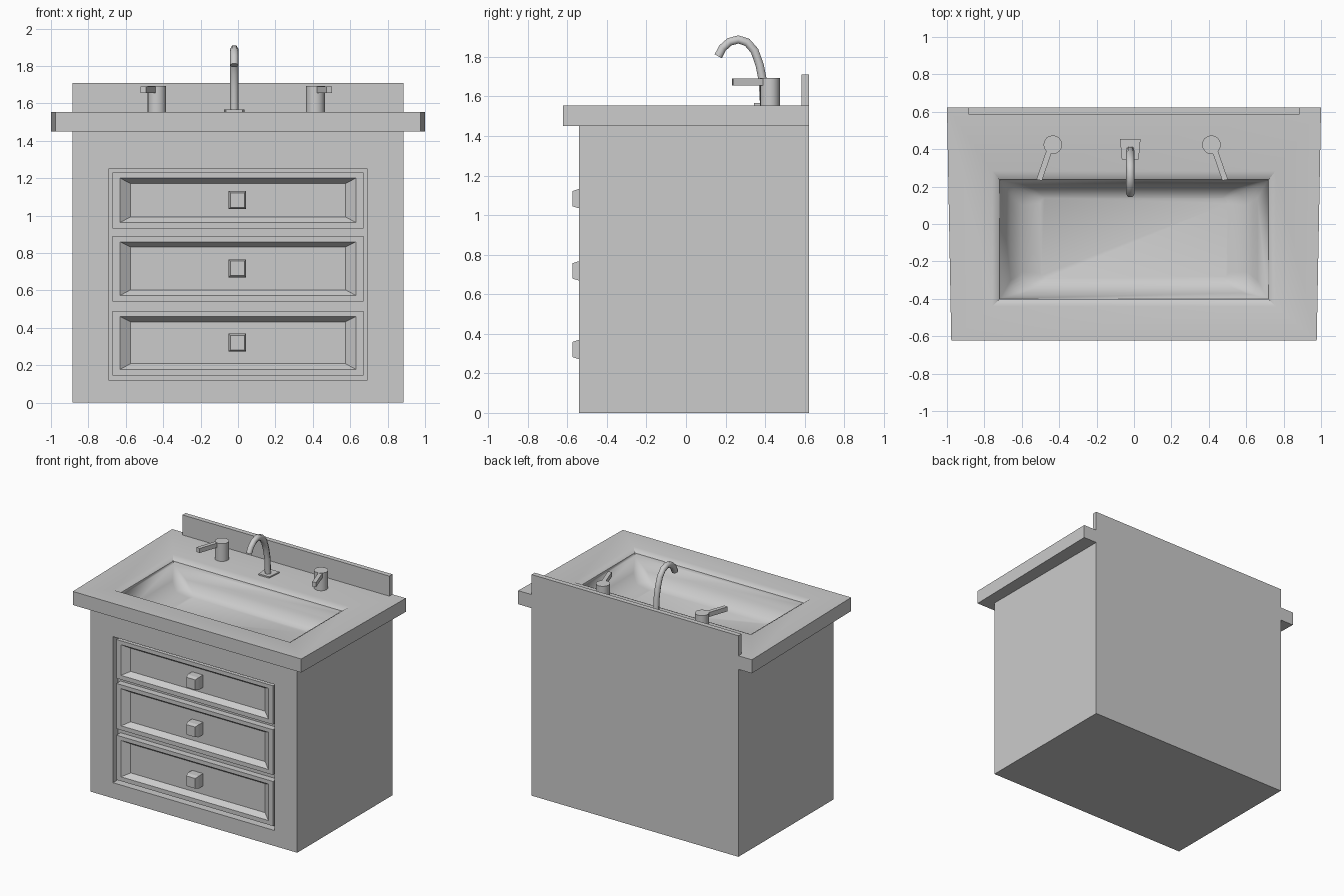
import bpy, bmesh, math

if "Cube" in bpy.data.objects:
    bpy.data.objects.remove(bpy.data.objects["Cube"])

BACK = 0.623


def loft(name, rings, cap_start=True, cap_end=True, skip=None):
    """Bridge equal-length rings of points into one mesh, optionally capped."""
    bm = bmesh.new()
    vs = [[bm.verts.new(p) for p in ring] for ring in rings]
    n = len(vs[0])
    for a, b in zip(vs, vs[1:]):
        for i in range(n):
            j = (i + 1) % n
            bm.faces.new((a[i], a[j], b[j], b[i]))
    if cap_start:
        bm.faces.new(vs[0][::-1])
    if cap_end:
        bm.faces.new(vs[-1])
    bmesh.ops.remove_doubles(bm, verts=bm.verts[:], dist=1e-5)
    if skip:
        bm.normal_update()
        bmesh.ops.delete(bm, geom=[f for f in bm.faces if skip(f)], context='FACES')
    me = bpy.data.meshes.new(name)
    bm.to_mesh(me)
    bm.free()
    ob = bpy.data.objects.new(name, me)
    bpy.context.collection.objects.link(ob)
    return ob


def smooth(ob, deg=35):
    bpy.ops.object.select_all(action='DESELECT')
    ob.select_set(True)
    bpy.context.view_layer.objects.active = ob
    bpy.ops.object.shade_smooth_by_angle(angle=math.radians(deg))


def front_rect(x, z0, z1, y, cx=0.0):
    """Upright rectangle facing the front."""
    return [(cx - x, y, z0), (cx + x, y, z0), (cx + x, y, z1), (cx - x, y, z1)]


def flat_ring(x, y0, y1, z, r=0.0, xf=None, cx=0.0, seg=6):
    """Level rectangle with rounded corners; xf is the front half width."""
    xf = x if xf is None else xf
    corners = [(cx + xf - r, y0 + r, -90), (cx + x - r, y1 - r, 0),
               (cx - x + r, y1 - r, 90), (cx - xf + r, y0 + r, 180)]
    pts = []
    for px, py, start in corners:
        for k in range(seg + 1):
            a = math.radians(start + 90 * k / seg)
            pts.append((px + r * math.cos(a), py + r * math.sin(a), z))
    return pts


# Cabinet with a recessed drawer opening, open on top under the counter
loft("cabinet", [
    front_rect(0.885, 0, 1.45, BACK), front_rect(0.885, 0, 1.45, -0.54),
    front_rect(0.692, 0.12, 1.25, -0.54), front_rect(0.692, 0.12, 1.25, -0.48)],
    skip=lambda f: f.normal.z > 0.9 and f.calc_center_median().z > 1.4)

# Drawers with sunken panels, and square tapered knobs
for i, (z0, z1) in enumerate([(0.145, 0.49), (0.54, 0.89), (0.93, 1.23)]):
    loft(f"drawer_{i + 1}", [
        front_rect(0.67, z0, z1, -0.48), front_rect(0.67, z0, z1, -0.53),
        front_rect(0.63, z0 + 0.033, z1 - 0.03, -0.53),
        front_rect(0.575, z0 + 0.063, z1 - 0.058, -0.49)])
    zc = (z0 + z1) / 2 + 0.003
    loft(f"knob_{i + 1}", [
        front_rect(0.047, zc - 0.048, zc + 0.048, -0.49, -0.003),
        front_rect(0.047, zc - 0.048, zc + 0.048, -0.545, -0.003),
        front_rect(0.038, zc - 0.039, zc + 0.039, -0.573, -0.003)])

# Countertop and sunken basin in one surface
counter = loft("countertop_basin", [
    flat_ring(0.87, -0.52, 0.60, 1.45),
    flat_ring(1.0, -0.623, BACK, 1.45, xf=0.977),
    flat_ring(1.0, -0.623, BACK, 1.555, xf=0.977),
    flat_ring(0.757, -0.44, 0.283, 1.555),
    flat_ring(0.72, -0.402, 0.237, 1.53),
    flat_ring(0.715, -0.398, 0.232, 1.51),
    flat_ring(0.66, -0.37, 0.21, 1.43, 0.07),
    flat_ring(0.60, -0.335, 0.18, 1.375, 0.08),
    flat_ring(0.50, -0.29, 0.14, 1.35, 0.03)], cap_start=False)
smooth(counter)

# Backsplash
loft("backsplash", [front_rect(0.885, 1.555, 1.71, BACK),
                    front_rect(0.885, 1.555, 1.71, 0.585)])

# Faucet base plate and bent spout
loft("faucet_base", [flat_ring(0.055, 0.345, 0.455, z, xf=0.045, cx=-0.02)
                     for z in (1.55, 1.566)])
cu = bpy.data.curves.new("faucet_spout", 'CURVE')
cu.dimensions = '3D'
cu.bevel_depth = 0.024
cu.bevel_resolution = 1
cu.use_fill_caps = True
path = [(0.395, 1.555), (0.388, 1.68), (0.372, 1.76), (0.347, 1.83),
        (0.31, 1.873), (0.265, 1.888), (0.22, 1.876), (0.185, 1.845), (0.163, 1.803)]
sp = cu.splines.new('POLY')
sp.points.add(len(path) - 1)
for p, (y, z) in zip(sp.points, path):
    p.co = (-0.02, y, z, 1)
bpy.context.collection.objects.link(bpy.data.objects.new("faucet_spout", cu))

# Tap handles: round post with a flat angled lever
for side, s in (("left", -1), ("right", 1)):
    cx = -0.01 + s * 0.424
    post = loft(f"{side}_tap_post", [
        [(cx + 0.05 * math.cos(k * math.tau / 16), 0.424 + 0.05 * math.sin(k * math.tau / 16), z)
         for k in range(16)] for z in (1.55, 1.692)])
    smooth(post)
    outline = [(0.0, 0.40), (0.058, 0.232), (0.088, 0.238), (0.032, 0.40)]
    if s < 0:
        outline.reverse()
    loft(f"{side}_tap_lever", [[(cx + s * x, y, z) for x, y in outline]
                               for z in (1.655, 1.69)])
